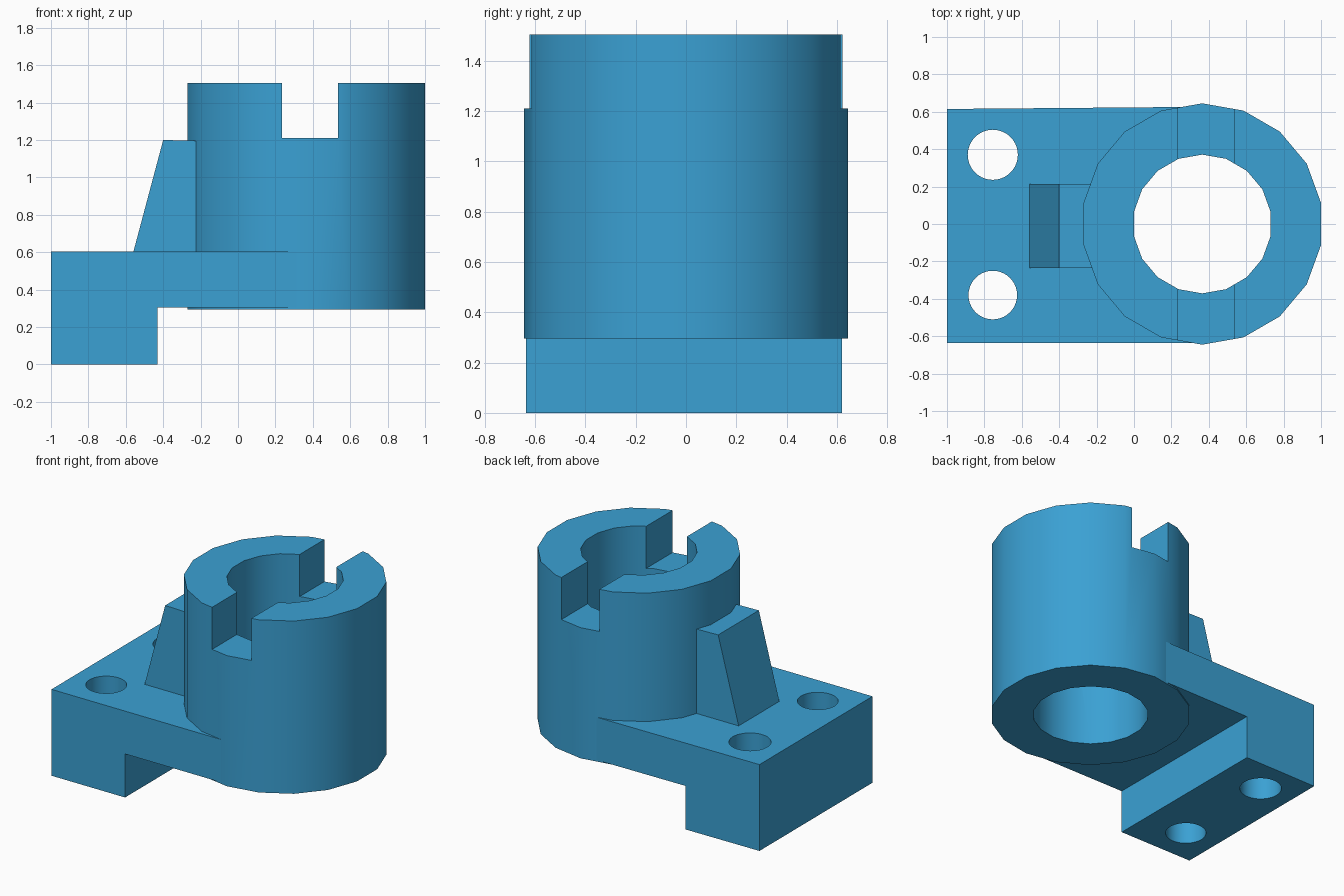
import bpy, bmesh, math

old = bpy.data.objects.get("Cube")
if old:
    bpy.data.objects.remove(old, do_unlink=True)

blue = bpy.data.materials.new("machined blue")
colour = (0.043, 0.355, 0.656, 1.0)
blue.diffuse_color = colour
blue.use_nodes = True
blue.node_tree.nodes["Principled BSDF"].inputs["Base Color"].default_value = colour

CX = 0.365            # barrel axis
TOP, SLOT_Z = 1.505, 1.21


def prism(name, outline, direction):
    """Extrude a closed 3D outline along a direction."""
    bm = bmesh.new()
    face = bm.faces.new([bm.verts.new(p) for p in outline])
    ext = bmesh.ops.extrude_face_region(bm, geom=[face])
    bmesh.ops.translate(bm, vec=direction,
                        verts=[v for v in ext["geom"] if isinstance(v, bmesh.types.BMVert)])
    bmesh.ops.recalc_face_normals(bm, faces=bm.faces)
    mesh = bpy.data.meshes.new(name)
    bm.to_mesh(mesh)
    bm.free()
    mesh.materials.append(blue)
    obj = bpy.data.objects.new(name, mesh)
    bpy.context.collection.objects.link(obj)
    return obj


def cylinder(name, x, y, r, z0, z1, sides):
    """Upright cylinder with a vertex pointing along +y."""
    ring = [(x + r * math.sin(math.tau * i / sides),
             y + r * math.cos(math.tau * i / sides), z0) for i in range(sides)]
    return prism(name, ring, (0, 0, z1 - z0))


def box(name, x0, x1, y0, y1, z0, z1):
    return prism(name, [(x0, y0, z0), (x1, y0, z0), (x1, y1, z0), (x0, y1, z0)],
                 (0, 0, z1 - z0))


def cut(obj, cutter):
    """Subtract a cutter, apply the result and discard the cutter."""
    cutter.hide_render = True
    mod = obj.modifiers.new("cut", "BOOLEAN")
    mod.operation, mod.solver, mod.object = "DIFFERENCE", "EXACT", cutter
    activate(obj)
    bpy.ops.object.modifier_apply(modifier=mod.name)
    bpy.data.objects.remove(cutter, do_unlink=True)


def activate(obj):
    bpy.ops.object.select_all(action="DESELECT")
    obj.select_set(True)
    bpy.context.view_layer.objects.active = obj


# Barrel: faceted tube with a slot across the rim
barrel = cylinder("barrel", CX, 0, 0.645, 0.295, TOP, 18)
cut(barrel, cylinder("bore_cutter", CX, 0, 0.371, 0.1, 1.7, 18))
cut(barrel, box("slot_cutter", 0.235, 0.535, -0.9, 0.9, SLOT_Z, 1.8))

# Bracket: stepped foot and plate running into the barrel wall
profile = [(-1, 0), (-0.43, 0), (-0.43, 0.305), (0.315, 0.305), (0.315, 0.605), (-1, 0.605)]
bracket = prism("mounting_bracket", [(x, -0.636, z) for x, z in profile], (0, 1.252, 0))
for v in bracket.data.vertices:          # slight taper of the rear side
    if v.co.y > 0:
        v.co.y = 0.615 + 0.011 * (v.co.x + 1) / 1.315
cut(bracket, cylinder("clearance_cutter", CX, 0, 0.5, 0.1, 0.9, 18))
for y, r in ((0.37, 0.134), (-0.38, 0.13)):
    cut(bracket, cylinder("bolt_hole_cutter", -0.755, y, r, -0.2, 0.9, 40))

# Rib: sloped brace between plate and barrel
rib = prism("support_rib",
            [(x, -0.235, z) for x, z in ((-0.56, 0.6), (-0.1, 0.6), (-0.1, 1.193), (-0.4, 1.2))],
            (0, 0.45, 0))

for obj in (barrel, bracket, rib):
    activate(obj)
    bpy.ops.object.shade_smooth_by_angle(angle=math.radians(30))
